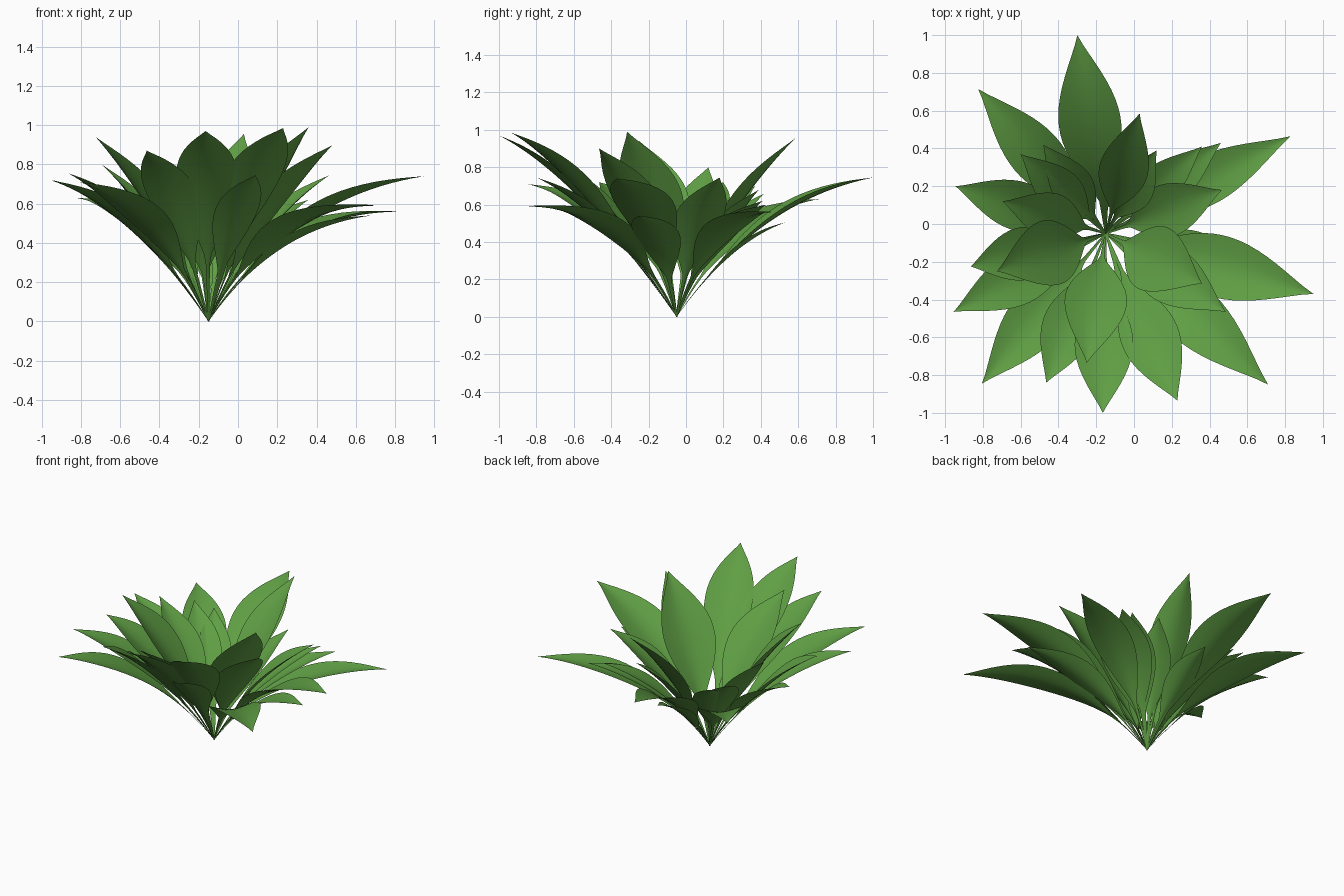
import bpy, math
from mathutils import Vector

if "Cube" in bpy.data.objects:
    bpy.data.objects.remove(bpy.data.objects["Cube"])

BASE = Vector((-0.15, -0.05, 0.0))
ROWS, COLS = 24, 6

green = bpy.data.materials.new("leaf green")
green.diffuse_color = (0.115, 0.345, 0.058, 1.0)
green.use_nodes = True
green.node_tree.nodes["Principled BSDF"].inputs["Base Color"].default_value = green.diffuse_color

# Leaf tips and blade widths: x, y, z, width
OUTER = [
    (-0.30, 1.00, 0.745, 0.33), (-0.825, 0.715, 0.63, 0.28),
    (-0.945, 0.20, 0.72, 0.26), (-0.865, -0.225, 0.755, 0.28),
    (-0.955, -0.465, 0.72, 0.28), (-0.805, -0.845, 0.71, 0.30),
    (-0.465, -0.84, 0.87, 0.28), (-0.165, -1.00, 0.97, 0.31),
    (0.23, -0.935, 0.985, 0.31), (0.71, -0.85, 0.59, 0.31),
    (0.95, -0.37, 0.74, 0.33), (0.83, 0.465, 0.56, 0.26),
    (0.68, -0.25, 0.54, 0.25), (0.09, -0.80, 0.745, 0.23),
    (-0.15, 0.53, 0.505, 0.20),
]
INNER = [
    (-0.725, -0.25, 0.94, 0.35), (-0.25, -0.735, 0.86, 0.33),
    (0.36, -0.315, 0.99, 0.36), (0.485, -0.465, 0.90, 0.30),
    (0.465, 0.18, 0.745, 0.28), (0.03, 0.585, 0.955, 0.26),
    (-0.695, 0.12, 0.80, 0.25), (-0.60, 0.37, 0.70, 0.23),
    (-0.48, 0.42, 0.66, 0.22), (0.12, 0.39, 0.68, 0.22),
    (0.46, 0.43, 0.60, 0.23), (0.36, 0.41, 0.62, 0.21),
]


def half_width(t, width):
    """Thin stalk that opens into a pointed blade."""
    stalk = (0.004 + 0.03 * min(t, 0.3)) * min(1.0, (1 - t) * 4)
    u = max(0.0, (t - 0.2) / 0.8)
    blade = max(0.0, math.sin(math.pi * u ** 1.05)) ** 1.15 * width / 2
    return max(stalk, blade)


def make_leaf(name, steep, cup, x, y, z, width):
    tip = Vector((x, y, z)) - BASE
    out = Vector((tip.x, tip.y, 0))
    reach = out.length
    out.normalize()
    side = Vector((-out.y, out.x, 0))
    # Arching midrib: steep at the root, flatter towards the tip
    chord = z / reach
    end = chord - 0.5
    start = max(1.42, chord + steep)
    c = (z - end * reach) / (start - end)
    ctrl = out * c + Vector((0, 0, start * c))

    verts, faces = [], []
    for i in range(ROWS + 1):
        t = i / ROWS
        mid = BASE + ctrl * (2 * t * (1 - t)) + tip * (t * t)
        tangent = (ctrl * (1 - t) + (tip - ctrl) * t).normalized()
        up = tangent.cross(side).normalized()
        if up.z < 0:
            up.negate()
        w = half_width(t, width)
        for j in range(COLS + 1):
            u = 2 * j / COLS - 1
            # Edges cup upwards around the midrib
            verts.append(mid + side * (u * w) + up * (abs(u) ** 1.5 * w * cup))
    n = COLS + 1
    for i in range(ROWS):
        for j in range(COLS):
            a = i * n + j
            faces.append((a, a + n, a + n + 1, a + 1))
    mesh = bpy.data.meshes.new(name)
    mesh.from_pydata(verts, [], faces)
    mesh.update()
    # Keep the upper side as the front of the leaf
    if sum(p.normal.z for p in mesh.polygons) < 0:
        mesh.flip_normals()
    mesh.materials.append(green)
    mesh.shade_smooth()
    bpy.context.collection.objects.link(bpy.data.objects.new(name, mesh))


# Outer rosette and inner upright leaves: steepness, cupping, leaves
for group, steep, cup, leaves in (("outer_leaf", 0.4, 0.22, OUTER),
                                  ("inner_leaf", 0.75, 0.25, INNER)):
    for k, leaf in enumerate(leaves, 1):
        make_leaf(f"{group}_{k}", steep, cup, *leaf)
